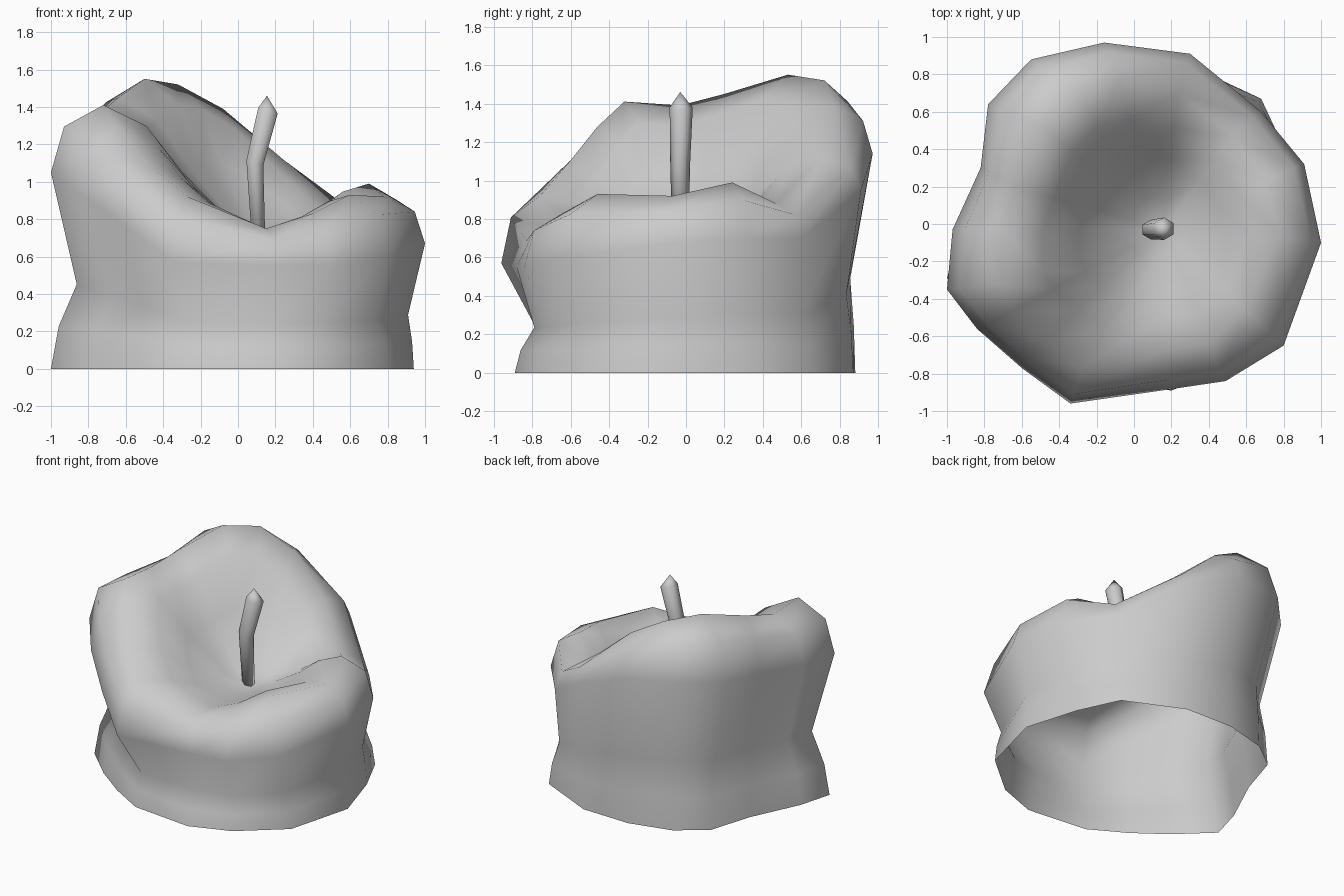
import bpy
import bmesh
import math
from mathutils import Vector

default_cube = bpy.data.objects.get("Cube")
if default_cube:
    bpy.data.objects.remove(default_cube, do_unlink=True)

# Single grey material shared by wax and wick
grey = bpy.data.materials.new("plain grey")
grey.use_nodes = True
colour = (0.6, 0.6, 0.6, 1)
grey.diffuse_color = colour
for node in grey.node_tree.nodes:
    if node.type == "BSDF_PRINCIPLED":
        node.inputs["Base Color"].default_value = colour


def loft(name, rings, end_point, close_start=False):
    """Skin a stack of closed rings and fan the last one to a point."""
    bm = bmesh.new()
    loops = [[bm.verts.new(point) for point in ring] for ring in rings]
    count = len(loops[0])
    for lower, upper in zip(loops, loops[1:]):
        for i in range(count):
            j = (i + 1) % count
            bm.faces.new((lower[i], lower[j], upper[j], upper[i]))
    tip = bm.verts.new(end_point)
    for i in range(count):
        bm.faces.new((loops[-1][i], loops[-1][(i + 1) % count], tip))
    if close_start:
        bm.faces.new(list(reversed(loops[0])))
    mesh = bpy.data.meshes.new(name)
    for face in bm.faces:
        face.smooth = True
    bm.to_mesh(mesh)
    bm.free()
    mesh.materials.append(grey)
    part = bpy.data.objects.new(name, mesh)
    bpy.context.collection.objects.link(part)
    return part


def blend(start, end, across, up):
    """Mix two points with separate horizontal and vertical factors."""
    return Vector((start.x + (end.x - start.x) * across,
                   start.y + (end.y - start.y) * across,
                   start.z + (end.z - start.z) * up))


# Sagging wax profile, one row per column: base xy, bulge xyz, rim xyz
columns = [
    (.94, -.03, 1, -.1, .67, .78, -.07, .92),
    (.82, .37, .91, .32, .7, .7, .24, .99),
    (.68, .67, .68, .6, .7, .53, .47, .88),
    (.25, .87, .3, .91, .95, .24, .7, 1.12),
    (-.13, .88, -.16, .97, 1.14, -.08, .77, 1.39),
    (-.45, .8, -.55, .88, 1.18, -.32, .72, 1.52),
    (-.66, .64, -.78, .64, 1.15, -.5, .53, 1.55),
    (-.76, .32, -.82, .3, 1.1, -.64, .2, 1.45),
    (-.93, -.04, -.97, -.03, 1.08, -.71, -.03, 1.39),
    (-1, -.29, -1, -.35, 1.05, -.72, -.32, 1.41),
    (-.76, -.52, -.84, -.56, .93, -.64, -.46, 1.28),
    (-.53, -.69, -.6, -.77, .76, -.47, -.62, 1.08),
    (-.27, -.84, -.34, -.96, .57, -.27, -.76, .92),
    (.2, -.89, .22, -.88, .55, .15, -.68, .75),
    (.5, -.78, .49, -.84, .55, .4, -.64, .83),
    (.81, -.52, .8, -.65, .6, .6, -.46, .93),
]
pool_centre = Vector((.16, -.03, .72))
rings = [[] for _ in range(9)]
for bx, by, ox, oy, oz, rx, ry, rz in columns:
    foot, outer, lip = Vector((bx, by, 0)), Vector((ox, oy, oz)), Vector((rx, ry, rz))
    # The waist pinches most at the front and right of the body
    waist = blend(foot, outer, .5, .43)
    pinch = .905 + .035 * (waist.x + .7 * waist.y)
    waist.x *= pinch
    waist.y *= pinch
    column = (
        foot,
        blend(foot, waist, .3, .5),
        waist,
        outer,
        blend(outer, lip, .25, .68),
        lip,
        blend(lip, pool_centre, .26, .16),
        blend(lip, pool_centre, .48, .52),
        blend(lip, pool_centre, .78, .92),
    )
    for ring, point in zip(rings, column):
        ring.append(point)

# Wax body: open underneath, with a hollow melted pool on top
loft("wax_body", rings, pool_centre)

# Bent wick with a pointed tip
wick_path = [(.11, -.03, .68, .042), (.09, -.03, 1.1, .052), (.16, -.025, 1.38, .06)]
sides = 6
wick_rings = []
for cx, cy, cz, radius in wick_path:
    ring = []
    for i in range(sides):
        turn = math.tau * (i + .5) / sides
        lean = -.3 * radius * math.cos(turn)
        ring.append((cx + radius * math.cos(turn), cy + radius * math.sin(turn), cz + lean))
    wick_rings.append(ring)
loft("wick", wick_rings, (.155, -.03, 1.46), close_start=True)
